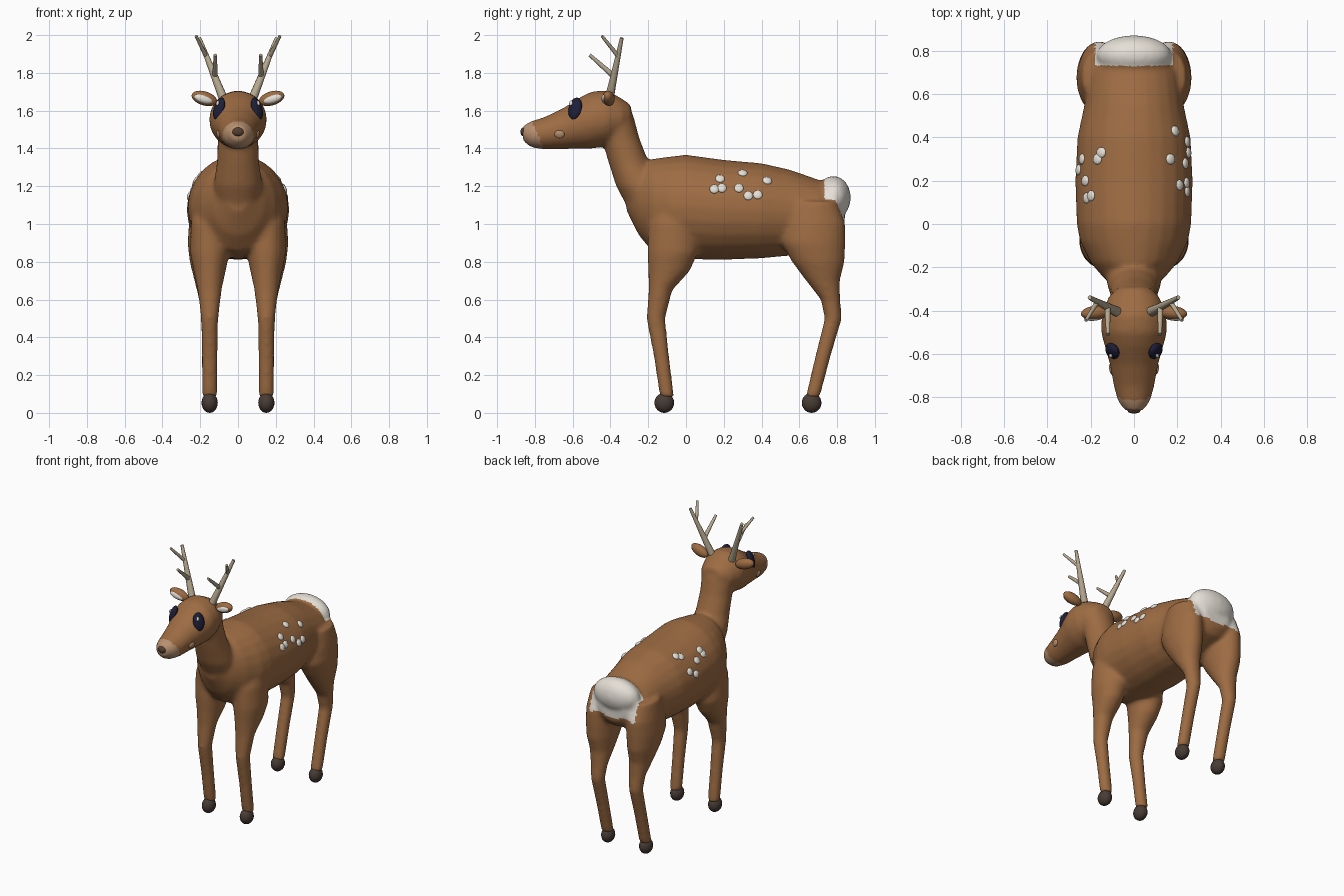
import bpy, bmesh, math
from mathutils import Vector, Matrix

cube = bpy.data.objects.get("Cube")
if cube:
    bpy.data.objects.remove(cube)


def material(name, *rgb):
    mat = bpy.data.materials.new(name)
    mat.use_nodes = True
    mat.diffuse_color = (*rgb, 1)
    mat.node_tree.nodes["Principled BSDF"].inputs["Base Color"].default_value = (*rgb, 1)
    return mat


fur = material("brown fur", .34, .15, .056)
tan = material("tan muzzle", .48, .28, .16)
white = material("cream white", .78, .74, .67)
hoof_dark = material("dark hoof", .065, .045, .036)
horn = material("antler bone", .47, .4, .28)
navy = material("eye navy", .013, .013, .04)
nose_brown = material("nose brown", .09, .05, .03)
SIDES = (("left", 1), ("right", -1))


def make_object(name, bm, *mats):
    bmesh.ops.recalc_face_normals(bm, faces=bm.faces[:])
    for face in bm.faces:
        face.smooth = True
    mesh = bpy.data.meshes.new(name)
    bm.to_mesh(mesh)
    bm.free()
    for mat in mats:
        mesh.materials.append(mat)
    obj = bpy.data.objects.new(name, mesh)
    bpy.context.collection.objects.link(obj)
    return obj


def loft(bm, sections, upright, mirror=1, count=24):
    """Join elliptical rings (x, y, z, width radius, other radius) into a closed tube."""
    rings = []
    for x, y, z, wide, other in sections:
        ring = []
        for i in range(count):
            a = math.tau * i / count
            u, v = wide * math.cos(a), other * math.sin(a)
            offset = Vector((u, v, 0)) if upright else Vector((u, 0, v))
            ring.append(bm.verts.new(Vector((x * mirror, y, z)) + offset))
        rings.append(ring)
    for low, high in zip(rings, rings[1:]):
        for i in range(count):
            j = (i + 1) % count
            bm.faces.new((low[i], low[j], high[j], high[i]))
    bm.faces.new(rings[0])
    bm.faces.new(rings[-1])


def add_ball(bm, centre, radii, normal=None):
    turn = Vector(normal).to_track_quat('Z', 'Y').to_matrix().to_4x4() if normal else Matrix()
    matrix = Matrix.Translation(centre) @ turn @ Matrix.Diagonal((*radii, 1))
    bmesh.ops.create_uvsphere(bm, u_segments=20, v_segments=12, radius=1, matrix=matrix)


def ball(name, centre, radii, mat, normal=None):
    bm = bmesh.new()
    add_ball(bm, centre, radii, normal)
    return make_object(name, bm, mat)


# Body, neck, head and legs, fused into one smooth skin
torso = [(0, -.315, 1.16, .06, .09), (0, -.25, 1.12, .14, .18), (0, -.18, 1.1, .2, .245),
         (0, -.08, 1.09, .25, .268), (0, 0, 1.09, .265, .277), (0, .2, 1.075, .272, .265),
         (0, .4, 1.07, .262, .252), (0, .55, 1.06, .23, .228), (0, .7, 1.06, .21, .175),
         (0, .8, 1.06, .17, .14), (0, .84, 1.06, .1, .09)]
neck = [(0, -.19, 1.05, .11, .1), (0, -.245, 1.2, .13, .125), (0, -.305, 1.33, .112, .107),
        (0, -.345, 1.45, .108, .1), (0, -.38, 1.58, .12, .1), (0, -.4, 1.64, .09, .07)]
head = [(0, -.29, 1.57, .07, .06), (0, -.34, 1.56, .12, .105), (0, -.42, 1.56, .15, .147),
        (0, -.5, 1.55, .153, .152), (0, -.56, 1.535, .137, .137), (0, -.65, 1.505, .112, .109),
        (0, -.75, 1.48, .094, .086), (0, -.82, 1.475, .075, .07), (0, -.865, 1.48, .04, .04)]
front_leg = [(.15, -.1, .08, .042, .038), (.15, -.13, .3, .043, .041), (.15, -.16, .5, .046, .05),
             (.15, -.135, .65, .064, .063), (.15, -.09, .75, .085, .11), (.15, -.07, .85, .105, .135),
             (.15, -.07, 1, .1, .13), (.15, -.07, 1.1, .08, .08)]
hind_leg = [(.15, .67, .08, .042, .038), (.15, .725, .3, .043, .041), (.15, .78, .5, .046, .046),
            (.15, .765, .6, .058, .052), (.155, .725, .7, .076, .09), (.16, .7, .8, .096, .14),
            (.16, .675, .9, .107, .17), (.16, .68, 1, .1, .165), (.16, .68, 1.12, .08, .12)]
bm = bmesh.new()
loft(bm, torso, False)
loft(bm, neck, True)
loft(bm, head, False)
for side, s in SIDES:
    loft(bm, front_leg, True, s)
    loft(bm, hind_leg, True, s)
add_ball(bm, (0, .78, 1.14), (.175, .093, .115))
body = make_object("body", bm, fur, tan, white)
remesh = body.modifiers.new("fuse", 'REMESH')
remesh.mode = 'VOXEL'
remesh.voxel_size = .013
remesh.use_smooth_shade = True
smooth = body.modifiers.new("soften", 'SMOOTH')
smooth.factor = .5
smooth.iterations = 10
graph = bpy.context.evaluated_depsgraph_get()
skin = bpy.data.meshes.new_from_object(body.evaluated_get(graph))
body.modifiers.clear()
body.data = skin
skin.materials.clear()
for mat in (fur, tan, white):
    skin.materials.append(mat)

# Muzzle tip and rump patch colours
for face in skin.polygons:
    x, y, z = face.center
    face.use_smooth = True
    face.material_index = 0
    if y < -.775 - (z - 1.45) * .45:
        face.material_index = 1
    elif y > .73 and abs(x) < .18 and z > 1.12 - (y - .73) * 1.1:
        face.material_index = 2
skin.update()
bpy.context.view_layer.update()


def surface_ball(name, s, y, z, radii, mat):
    """Flattened ball sitting on the flank at the given y and z."""
    hit, point, normal, _ = body.ray_cast(Vector((s, y, z)), Vector((-s, 0, 0)))
    if hit:
        ball(name, point, radii, mat, normal)


# Flank spots
spots = {"left": [(.3, 1.27), (.18, 1.24), (.15, 1.185), (.19, 1.19), (.28, 1.19),
                  (.33, 1.15), (.38, 1.155), (.43, 1.23)],
         "right": [(.33, 1.28), (.3, 1.27), (.3, 1.18), (.25, 1.15), (.2, 1.22),
                   (.12, 1.235), (.13, 1.26)]}
for side, s in SIDES:
    for i, (y, z) in enumerate(spots[side]):
        surface_ball(f"{side}_spot_{i}", s, y, z, (.025, .025, .012), white)

# Nose
ball("nose", (0, -.862, 1.488), (.03, .014, .023), nose_brown)


def tine(bm, start, end, r_start, r_end):
    start, end = Vector(start), Vector(end)
    axis = end - start
    matrix = Matrix.Translation((start + end) / 2) @ axis.to_track_quat('Z', 'Y').to_matrix().to_4x4()
    bmesh.ops.create_cone(bm, cap_ends=True, segments=10, radius1=r_start, radius2=r_end,
                          depth=axis.length, matrix=matrix)


for side, s in SIDES:
    # Hooves
    for leg, y in (("front", -.115), ("hind", .665)):
        ball(f"{side}_{leg}_hoof", (s * .15, y, .053), (.043, .052, .053), hoof_dark)

    # Eyes with highlights, and cheek spots
    look = Vector((s * .8, -.5, .3)).normalized()
    eye = Vector((s * .1, -.587, 1.61))
    ball(f"{side}_eye", eye, (.039, .062, .024), navy, look)
    shine = eye + look * .02 + Vector((-s * .008, -.012, .024))
    ball(f"{side}_eye_highlight", shine, (.01, .014, .007), white, look)
    surface_ball(f"{side}_cheek_spot", s, -.67, 1.475, (.027, .022, .01), tan)

    # Ears with pale inner faces
    lean = (s, -.1, .3)
    ball(f"{side}_ear", (s * .178, -.41, 1.665), (.032, .037, .07), fur, lean)
    ball(f"{side}_inner_ear", (s * .183, -.431, 1.662), (.016, .022, .05), white, lean)

    # Antlers
    bm = bmesh.new()
    tine(bm, (s * .08, -.405, 1.67), (s * .205, -.34, 1.985), .024, .01)
    tine(bm, (s * .122, -.38, 1.78), (s * .12, -.51, 1.895), .015, .009)
    tine(bm, (s * .17, -.36, 1.89), (s * .222, -.445, 1.995), .012, .008)
    antler = make_object(f"{side}_antler", bm, horn)
    for face in antler.data.polygons:
        face.use_smooth = len(face.vertices) == 4
